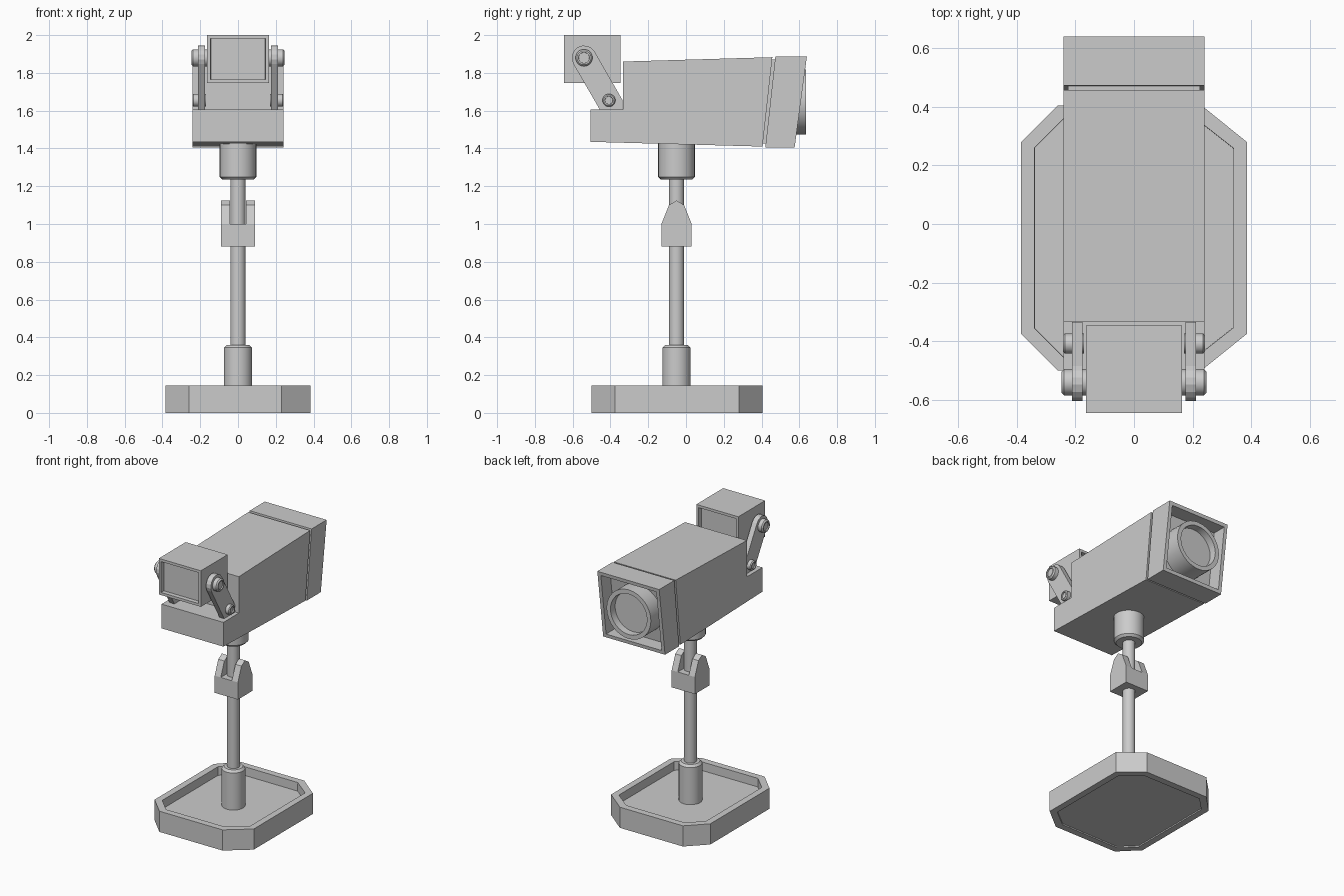
import bpy, bmesh, math
from mathutils import Vector, Matrix

if "Cube" in bpy.data.objects:
    bpy.data.objects.remove(bpy.data.objects["Cube"])


def finish(bm, name, smooth=False):
    bmesh.ops.recalc_face_normals(bm, faces=bm.faces)
    me = bpy.data.meshes.new(name)
    bm.to_mesh(me)
    bm.free()
    ob = bpy.data.objects.new(name, me)
    bpy.context.collection.objects.link(ob)
    if smooth:
        bpy.ops.object.select_all(action='DESELECT')
        ob.select_set(True)
        bpy.context.view_layer.objects.active = ob
        bpy.ops.object.shade_smooth_by_angle(angle=math.radians(30))
    return ob


def recess(bm, direction, rim, push):
    """Inset the main face looking along direction, then push it inwards."""
    bm.normal_update()
    d = Vector(direction)
    face = max(bm.faces, key=lambda f: f.normal.dot(d) * f.calc_area())
    bmesh.ops.inset_individual(bm, faces=[face], thickness=rim)
    bmesh.ops.inset_individual(bm, faces=[face], thickness=0.001)
    bmesh.ops.translate(bm, verts=face.verts, vec=-d * push)


def prism(name, pts, a, b, axis='X', recesses=()):
    """Extrude a (y,z) profile along x, or an (x,y) profile along z."""
    bm = bmesh.new()
    place = (lambda p, t: (t, *p)) if axis == 'X' else (lambda p, t: (*p, t))
    lo = [bm.verts.new(place(p, a)) for p in pts]
    hi = [bm.verts.new(place(p, b)) for p in pts]
    bm.faces.new(lo)
    bm.faces.new(hi)
    for i in range(len(pts)):
        j = (i + 1) % len(pts)
        bm.faces.new((lo[i], lo[j], hi[j], hi[i]))
    bmesh.ops.recalc_face_normals(bm, faces=bm.faces)
    for r in recesses:
        recess(bm, *r)
    return finish(bm, name)


def rect(y0, y1, z0, z1):
    return [(y0, z0), (y1, z0), (y1, z1), (y0, z1)]


def cylinder(name, start, end, r, chamfer=0, recesses=()):
    """Cylinder from start to end; the chamfer is on the end cap."""
    s, e = Vector(start), Vector(end)
    d = (e - s).normalized()
    bm = bmesh.new()
    rot = d.to_track_quat('Z', 'Y').to_matrix().to_4x4()
    bmesh.ops.create_cone(bm, cap_ends=True, segments=32, radius1=r, radius2=r,
                          depth=(e - s).length,
                          matrix=Matrix.Translation((s + e) / 2) @ rot)
    if chamfer:
        bm.normal_update()
        cap = max(bm.faces, key=lambda f: f.normal.dot(d) * f.calc_area())
        bmesh.ops.bevel(bm, geom=list(cap.edges), offset=chamfer, segments=1,
                        affect='EDGES')
    for q in recesses:
        recess(bm, *q)
    return finish(bm, name, True)


# Base tray with a sunken top and a slightly sunken underside
base = [(-.385, -.375), (-.26, -.5), (.23, -.5), (.385, -.375),
        (.385, .28), (.23, .405), (-.26, .405), (-.385, .28)]
prism('base', base, 0, .145, 'Z', [((0, 0, 1), .05, .06), ((0, 0, -1), .05, .008)])

# Stand: collars and poles
PY = -.05
cylinder('base_collar', (0, PY, .08), (0, PY, .36), .075, .015)
cylinder('lower_pole', (0, PY, .34), (0, PY, .9), .04)
cylinder('upper_pole', (0, PY, 1.0), (0, PY, 1.26), .04)
cylinder('body_collar', (0, PY, 1.45), (0, PY, 1.235), .097, .015)

# Forked joint with a slot for the upper pole
fork = prism('forked_joint', [(-.13, .88), (.03, .88), (.03, 1.0), (-.01, 1.1), (-.05, 1.125),
                              (-.09, 1.1), (-.13, 1.0)], -.09, .09)
slot = prism('slot_cutter', rect(-.3, .2, 1.0, 1.3), -.043, .043)
slot.hide_render = True
slot.hide_viewport = True
mod = fork.modifiers.new('slot', 'BOOLEAN')
mod.operation = 'DIFFERENCE'
mod.solver = 'EXACT'
mod.object = slot

# Camera body, groove and hollow hood
prism('body', [(-.505, 1.435), (.405, 1.41), (.457, 1.883), (-.333, 1.86),
               (-.333, 1.605), (-.505, 1.605)], -.24, .24)
prism('groove_neck', [(.38, 1.425), (.45, 1.425), (.50, 1.87), (.43, 1.87)], -.225, .225)
prism('hood', [(.42, 1.405), (.575, 1.405), (.64, 1.887), (.473, 1.887)], -.24, .24,
      recesses=[((0, 1, 0), .035, .1)])

# Lens barrel with sunken glass
cylinder('lens', (0, .48, 1.647), (0, .635, 1.647), .172,
         recesses=[((0, 1, 0), .03, .05)])

# Eyepiece box with sunken front and back
prism('eyepiece', rect(-.645, -.347, 1.747, 2.0), -.163, .163,
      recesses=[((0, -1, 0), .026, .03), ((0, 1, 0), .026, .03)])

# Arms and bolts holding the eyepiece on both sides
TOP, LOW = (-.54, 1.88), (-.408, 1.655)
arm = [(TOP[0] + .065 * math.cos(math.radians(30 + 22.5 * i)),
        TOP[1] + .065 * math.sin(math.radians(30 + 22.5 * i))) for i in range(9)]
arm += [(-.456, 1.605), (-.335, 1.605), (-.335, 1.654)]
for s, side in ((-1, 'left'), (1, 'right')):
    prism(side + '_arm', arm, s * .175, s * .212)
    cylinder(side + '_top_bolt', (s * .15, *TOP), (s * .247, *TOP), .045, .008,
             [((s, 0, 0), .008, .008)])
    cylinder(side + '_low_bolt', (s * .17, *LOW), (s * .242, *LOW), .034, .006,
             [((s, 0, 0), .007, .008)])
